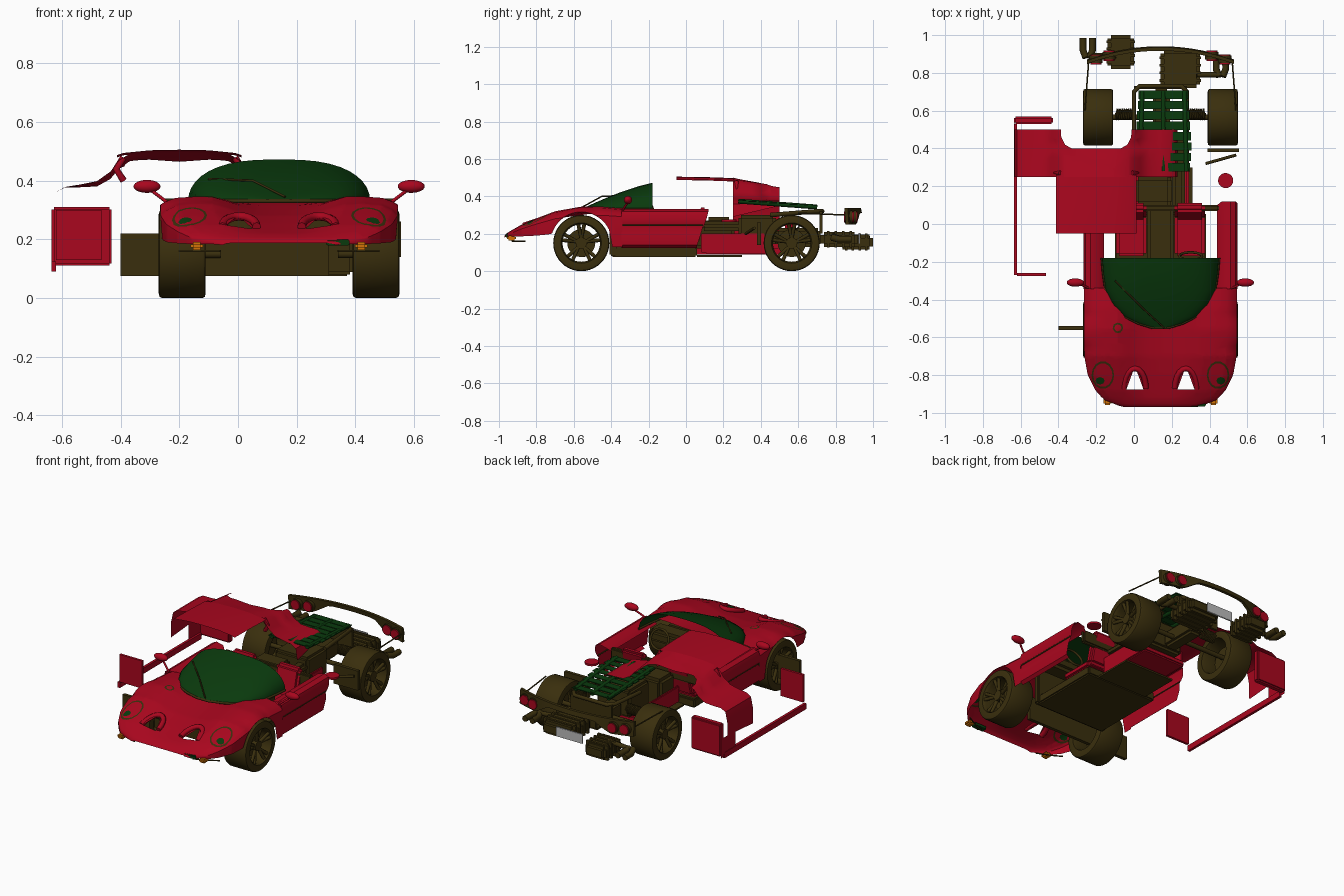
import bpy, bmesh, math
from math import sin, cos, pi, sqrt, radians
from mathutils import Vector, Matrix

cube = bpy.data.objects.get("Cube")
if cube:
    bpy.data.objects.remove(cube)

C = 0.14      # centre line of the car
K = -0.2      # centre line of the shifted rear body


def material(name, rgb):
    m = bpy.data.materials.new(name)
    m.use_nodes = True
    m.diffuse_color = (*rgb, 1)
    m.node_tree.nodes["Principled BSDF"].inputs["Base Color"].default_value = (*rgb, 1)
    return m


RED = material("red paint", (0.4, 0.002, 0.013))
DARK = material("dark olive", (0.042, 0.028, 0.004))
GREEN = material("green glass", (0.003, 0.042, 0.004))
ORANGE = material("orange lens", (0.65, 0.17, 0.002))
GREY = material("light grey", (0.5, 0.5, 0.5))


def finish(name, bm, *mats):
    mesh = bpy.data.meshes.new(name)
    bmesh.ops.recalc_face_normals(bm, faces=bm.faces)
    bm.to_mesh(mesh)
    bm.free()
    ob = bpy.data.objects.new(name, mesh)
    bpy.context.collection.objects.link(ob)
    for m in mats:
        mesh.materials.append(m)
    bpy.ops.object.select_all(action='DESELECT')
    ob.select_set(True)
    bpy.context.view_layer.objects.active = ob
    bpy.ops.object.shade_smooth_by_angle(angle=radians(35))
    return ob


def loft(rows, closed=False):
    bm = bmesh.new()
    vs = [[bm.verts.new(p) for p in r] for r in rows]
    for a, b in zip(vs, vs[1:]):
        for i in range(len(a) if closed else len(a) - 1):
            j = (i + 1) % len(a)
            bm.faces.new((a[i], a[j], b[j], b[i]))
    return bm


def box(name, x, y, z, mat, bevel=0.008):
    bm = bmesh.new()
    size = [b - a for a, b in (x, y, z)]
    mid = [(a + b) / 2 for a, b in (x, y, z)]
    bmesh.ops.create_cube(bm, size=1, matrix=Matrix.Translation(mid) @ Matrix.Diagonal((*size, 1)))
    if min(size) > 3 * bevel:
        bmesh.ops.bevel(bm, geom=bm.edges[:], offset=bevel, segments=2, affect='EDGES')
    return finish(name, bm, mat)


def tube(name, pts, r, mat, closed=False):
    cu = bpy.data.curves.new(name, 'CURVE')
    cu.dimensions = '3D'
    cu.bevel_depth, cu.bevel_resolution, cu.use_fill_caps = r, 2, True
    sp = cu.splines.new('POLY')
    sp.points.add(len(pts) - 1)
    for p, co in zip(sp.points, pts):
        p.co = (*co, 1)
    sp.use_cyclic_u = closed
    cu.materials.append(mat)
    bpy.context.collection.objects.link(bpy.data.objects.new(name, cu))


def ball(name, loc, scale, mat):
    bm = bmesh.new()
    bmesh.ops.create_uvsphere(bm, u_segments=20, v_segments=12, radius=1,
                              matrix=Matrix.Translation(loc) @ Matrix.Diagonal((*scale, 1)))
    finish(name, bm, mat)


def disc(name, loc, r, depth, axis, mat):
    bm = bmesh.new()
    turn = Matrix() if axis == 'Z' else Matrix.Rotation(pi / 2, 4, axis)
    bmesh.ops.create_cone(bm, cap_ends=True, segments=20, radius1=r, radius2=r, depth=depth,
                          matrix=Matrix.Translation(loc) @ turn)
    finish(name, bm, mat)


def ellipse(cx, cy, rx, ry, n=14):
    return [(cx + rx * cos(2 * pi * i / n), cy + ry * sin(2 * pi * i / n)) for i in range(n)]


def carve(bm, pts, mat=None):
    # cut a convex outline into the sheet from above, then paint or remove its inside
    pts = [Vector(p) for p in pts]
    mid = sum(pts, Vector((0, 0))) / len(pts)
    reach = max((p - mid).length for p in pts) + 0.06
    sides = [(a, Vector((b.y - a.y, a.x - b.x))) for a, b in zip(pts, pts[1:] + pts[:1])]
    for a, n in sides:
        fs = [f for f in bm.faces if (f.calc_center_median().xy - mid).length < reach]
        es = {e for f in fs for e in f.edges}
        vs = {v for f in fs for v in f.verts}
        bmesh.ops.bisect_plane(bm, geom=fs + list(es) + list(vs), plane_co=(*a, 0), plane_no=(*n, 0))
    inside = [f for f in bm.faces
              if all((f.calc_center_median().xy - a).dot(n) < 1e-5 for a, n in sides)]
    if mat is None:
        bmesh.ops.delete(bm, geom=inside, context='FACES')
    else:
        for f in inside:
            f.material_index = mat


def lerp_table(table, y):
    for a, b in zip(table, table[1:]):
        if y <= b[0]:
            t = (y - a[0]) / (b[0] - a[0])
            return [p + (q - p) * t for p, q in zip(a[1:], b[1:])]
    return table[-1][1:]


# Front body: y, half width, middle height, fender height, lower edge
NOSE = [(-.97, .19, .188, .188, .18), (-.962, .22, .2, .2, .183), (-.93, .30, .217, .22, .184),
        (-.88, .345, .232, .248, .186), (-.8, .385, .255, .282, .19), (-.7, .403, .28, .32, .2),
        (-.56, .405, .30, .345, .3), (-.45, .405, .315, .345, .13), (-.34, .405, .325, .335, .13)]
rows = []
ys = [-.97, -.962] + [-.95 + .61 * i / 34 for i in range(35)]
for y in ys:
    hw, zc, zf, zb = lerp_table(NOSE, y)
    d = .165 ** 2 - (y + .56) ** 2
    if y > -.56:
        zb = .13
    if d > 0:
        zb = max(zb, .15 + sqrt(d))
    zb = min(zb, zf - .008)
    zs = max(zf - .045 * (zf - .16) / .18, zb + .002)
    half = [(0, zc), (.15, zc), (.3, zc * .8 + zf * .2), (.42, zc * .4 + zf * .6), (.56, zf), (.72, zf),
            (.87, zf * .85 + zs * .15), (.96, zf * .4 + zs * .6), (1, zs), (1, (zs + zb) / 2), (.995, zb)]
    rows.append([(C - t * hw, y, z) for t, z in half[:0:-1]] + [(C + t * hw, y, z) for t, z in half])
bm = loft(rows)
for s in (-1, 1):
    carve(bm, ellipse(C + s * .305, -.80, .06, .074), 1)
    carve(bm, ellipse(C + s * .305, -.80, .051, .063), 0)
    carve(bm, ellipse(C + s * .32, -.83, .024, .02, 8), 2)
    x = C + s * .135
    carve(bm, [(x - .045, -.875), (x + .045, -.875), (x + .01, -.78), (x - .01, -.78)])
carve(bm, ellipse(-.085, -.55, .027, .027), 1)
carve(bm, ellipse(-.085, -.55, .017, .017), 0)
finish("front_body", bm, RED, DARK, GREEN)

for s in (-1, 1):
    # Hood scoop lips, indicators and lower lamps
    x = C + s * .135
    tube("scoop_lip", [(x + .058 * cos(a), -.87 + .105 * sin(a), .243 + .035 * sin(a))
                       for a in [pi * i / 10 for i in range(11)]], .015, RED)
    box("indicator", (C + s * .28 - .021, C + s * .28 + .021), (-.958, -.91), (.164, .19), ORANGE)
    tube("front_lip", [(C + s * a, -.965 + .9 * a * a, .16) for a in (.2, .25, .3, .34)], .004, DARK)
    # Mirrors
    ball("mirror", (C + s * .45, -.31, .38), (.046, .022, .022), RED)
    tube("mirror_stem", [(C + s * .44, -.31, .37), (C + s * .4, -.33, .34), (C + s * .375, -.34, .32)], .006, RED)
    # Doors: section of offset, height and rear edge
    sec = [(.30, .30, .1), (.325, .322, .12), (.37, .333, .12), (.397, .32, .12), (.408, .28, .11),
           (.402, .25, .1), (.398, .235, .09), (.407, .2, .08), (.403, .14, .06), (.385, .125, .06)]
    finish("door", loft([[(C + s * a, -.345 + (e + .345) * t, z) for a, z, e in sec]
                         for t in (0, .33, .66, 1)]), RED)
    tube("door_gap", [(C + s * .4, -.34, .245), (C + s * .4, .09, .245)], .004, DARK)
    # Seats
    sx = C + s * .155
    box("seat_base", (sx - .08, sx + .08), (-.17, .05), (.13, .18), RED, .015)
    back = box("seat_back", (sx - .08, sx + .08), (.03, .08), (.15, .34), RED, .015)
    for v in back.data.vertices:
        v.co.y += (v.co.z - .2) * .25
box("lower_lamp", (.30, .38), (-.965, -.93), (.178, .2), GREEN, .004)

# Windscreen
GLASS = [(-.55, .04, .005), (-.525, .12, .018), (-.49, .19, .034), (-.43, .25, .06),
         (-.35, .29, .092), (-.26, .303, .122), (-.18, .31, .142)]
rows = []
for y, hw, h in GLASS:
    rows.append([(C + hw * math.copysign(abs(cos(a)) ** .75, cos(a)), y, .33 + h * abs(sin(a)) ** .95)
                 for a in [pi * i / 20 for i in range(21)]])
finish("windscreen", loft(rows), GREEN)
tube("screen_seal", [(r[0][0], r[0][1], .33) for r in rows[::-1]] + [(r[-1][0], r[-1][1], .33) for r in rows], .007, DARK)
tube("wiper", [(.16, -.55, .345), (.05, -.45, .40), (-.1, -.3, .405)], .004, DARK)

# Cabin, floor and shifted front bulkhead
box("floor", (-.1, .38), (-.4, .06), (.075, .13), DARK)
box("rear_floor", (-.03, .31), (.06, .3), (.075, .085), DARK)
box("front_firewall", (-.11, .39), (-.41, -.37), (.08, .3), DARK)
box("tunnel", (.07, .21), (-.37, .26), (.12, .25), DARK, .015)
box("dashboard", (-.14, .42), (-.34, -.22), (.25, .325), DARK, .02)
box("rear_bar", (-.15, .45), (.07, .1), (.24, .32), DARK)
box("cabin_box", (0, .2), (.1, .25), (.13, .29), DARK, .02)
box("loose_bulkhead", (-.4, .31), (-.56, -.54), (.075, .22), DARK)
tube("steering_wheel", [(.3 + .06 * cos(a), -.17 - .02 * sin(a), .31 + .055 * sin(a))
                        for a in [pi * i / 10 for i in range(20)]], .007, DARK, True)

# Engine bay
box("engine", (.05, .28), (.28, .48), (.13, .3), DARK, .015)
box("engine_tray", (0, .29), (.1, .44), (.095, .13), RED)
for x in (-.01, .275):
    box("engine_side", (x, x + .015), (.08, .42), (.1, .2), RED, .004)
box("side_tank", (.205, .27), (.08, .42), (.215, .265), DARK, .015)
box("radiator", (.39, .555), (.38, .4), (.14, .26), DARK)
tube("strut", [(.38, .32, .2), (.54, .365, .23)], .008, DARK)
box("gearbox", (.1, .19), (.48, .72), (.13, .23), DARK, .015)
tube("rear_hoop", [(0, .45, .3), (0, .7, .32), (.03, .73, .32), (.25, .73, .32), (.28, .7, .32), (.28, .45, .3)], .012, DARK)
box("rear_plate", (.0, .28), (.715, .73), (.2, .32), DARK)
disc("filler_cap", (.485, .23, .27), .04, .012, 'Z', RED)
for i in range(8):
    y = .3 + i * .055
    w = .15 - .02 * abs(i - 2) / 5
    z = .374 - i * .004
    box("louvre", (C + .015 - w, C + .015 + w), (y - .022, y + .022), (z, z + .005), GREEN)
for s in (-1, 0, 1):
    x = C + .015 + s * .122
    tube("louvre_rib", [(x, .28, .374), (x - s * .01, .7, .343)], .013, GREEN)

# Wheels with five split spokes
TYRE = [(.106, -.5), (.135, -.5), (.146, -.48), (.15, -.43), (.15, .43), (.146, .48), (.135, .5),
        (.108, .5), (.104, .44), (.1, .38), (.1, -.38)]


def wheel(name, x, y, width, side):
    def put(r, a, off):
        return (x + side * off, y + r * cos(a), .15 + r * sin(a))
    turn = [2 * pi * i / 40 for i in range(41)]
    bm = loft([[put(r, a, o * width) for r, o in TYRE] for a in turn], True)
    bmesh.ops.remove_doubles(bm, verts=bm.verts, dist=1e-5)
    finish(name + "_tyre", bm, DARK)
    for i in range(5):
        for d in (-.16, .16):
            a = 2 * pi * i / 5 + pi / 2
            tube(name + "_spoke", [put(.025, a, .3 * width), put(.104, a + d, .42 * width)], .01, DARK)
    disc(name + "_hub", put(0, 0, .3 * width), .03, .03, 'Y', DARK)
    disc(name + "_brake", put(0, 0, 0), .075, .02, 'Y', DARK)


for s in (-1, 1):
    wheel("front_wheel", C + s * .33, -.56, .16, s)
    wheel("rear_wheel", C + s * .33, .565, .16, s)
    tube("rear_axle", [(C, .565, .16), (C + s * .33, .565, .16)], .014, DARK)
    tube("front_axle", [(C + s * .2, -.56, .15), (C + s * .33, -.56, .15)], .014, DARK)
    tube("spring", [(C + s * (.15 + .0011 * i), .58 + .028 * cos(i * .7), .25 + .028 * sin(i * .7))
                    for i in range(80)], .004, DARK)

# Shifted rear body: roof, then shoulders with a rounded notch
roof = [(-.212, .487), (-.19, .494), (-.1, .503), (0, .505), (.1, .503), (.19, .494), (.212, .487)]
finish("roof_panel", loft([[(K + a, y, z - d) for a, z in roof] for y, d in ((-.05, 0), (.1, .002), (.26, .008))]), RED)
half = [(0, .5), (.1, .498), (.17, .49), (.205, .47), (.235, .43), (.28, .398), (.34, .386), (.39, .378), (.42, .36)]
rows = []
for y in (.25, .3, .35, .4, .45, .5):
    t = (y - .25) / .25
    d = [.06 * t * max(0, 1 - a / .4) for a, z in half]
    up = [(a, z - q) for (a, z), q in zip(half, d)]
    left = [(K - .435, y, .2 + .02 * t), (K - .433, y, .3)]
    rows.append(left + [(K - a, y, z) for a, z in up[:0:-1]] + [(K + a, y, z) for a, z in up]
                + [(K + .43, y, .29 + .06 * t)])
bm = loft(rows)
carve(bm, [(K - .19, .6), (K - .185, .46), (K - .165, .42), (K - .13, .4), (K + .13, .4),
           (K + .165, .42), (K + .185, .46), (K + .19, .6)])
finish("rear_shoulders", bm, RED)
for s in (-1, 1):
    tube("roof_pillar", [(K + s * .19, .27, .478), (K + s * .215, .27, .44), (K + s * .19, .28, .4)], .012, RED)
box("side_skirt", (-.636, -.62), (-.27, .53), (.09, .125), RED)
box("skirt_front_panel", (-.62, -.465), (-.275, -.26), (.13, .3), RED)
box("skirt_rear_panel", (-.635, -.43), (.53, .57), (.11, .31), RED)
finish("skirt_riser", loft([[(-.633, y, .1), (-.635, y, .22)] for y in (.42, .56)]), RED)

# Rear light bar
rows = []
for i in range(25):
    u = -1 + i / 12
    y = .935 - .07 * u * u
    low = .31 - .06 * min(1, max(0, (abs(u) - .4) * 4))
    rows.append([(C + u * .39, y - .012, low), (C + u * .39, y + .006, low),
                 (C + u * .39, y, .338), (C + u * .39, y - .018, .338)])
bm = loft(rows, True)
bmesh.ops.holes_fill(bm, edges=bm.edges[:], sides=4)
finish("rear_light_bar", bm, DARK)
for s in (-1, 1):
    for a in (.272, .342):
        y = .93 - .07 * (a / .39) ** 2
        disc("tail_ring", (C + s * a, y - .005, .29), .035, .04, 'X', DARK)
        disc("tail_light", (C + s * a, y - .005, .29), .029, .054, 'X', RED)
    tube("bar_bracket", [(C + s * .38, .86, .3), (C + s * .4, .6, .31)], .004, DARK)
box("number_plate", (.06, .24), (.922, .93), (.145, .205), GREY, .002)

# Silencers and tail pipes
for x0, x1, y0, y1, z0 in ((-.14, 0, .82, 1, .115), (.14, .35, .72, .92, .13)):
    box("silencer", (x0, x1), (y0, y1), (z0, z0 + .08), DARK, .018)
    for t in (.2, .4, .6, .8):
        y = y0 + (y1 - y0) * t
        box("silencer_rib", (x0 - .005, x1 + .005), (y - .007, y + .007), (z0 - .004, z0 + .085), DARK)
for x, y in ((-.245, .9), (.46, .8)):
    for d in (-.025, .025):
        tube("tail_pipe", [(x + d, y + .085, .17), (x + d, y + .02, .17), (x + d * .4, y - .02, .18)], .018, DARK)
    tube("pipe_link", [(x, y - .01, .18), (x + (C - x) * .4, y - .01, .19)], .014, DARK)
